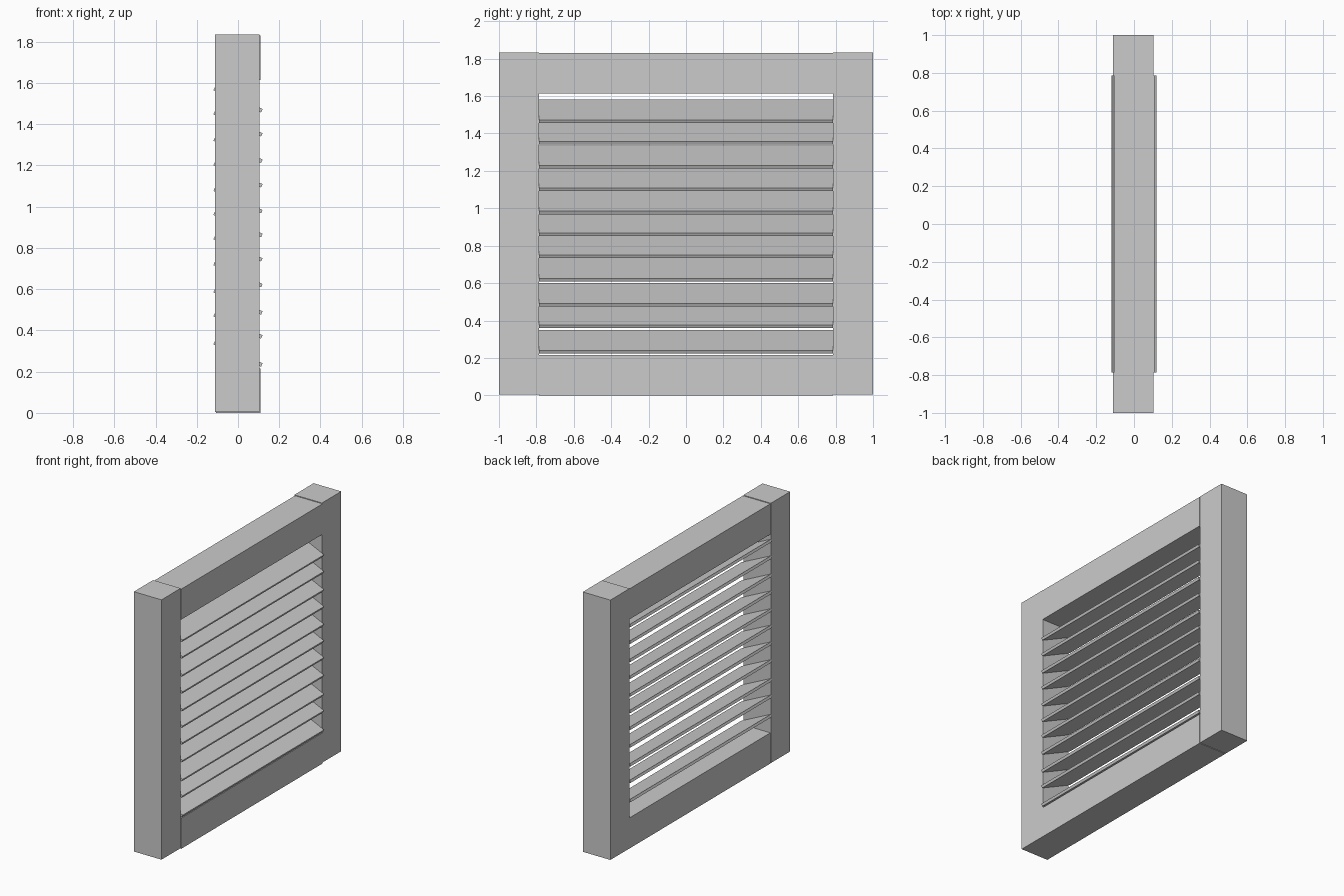
import bpy
import bmesh
from math import radians
from mathutils import Matrix, Vector

if "Cube" in bpy.data.objects:
    bpy.data.objects.remove(bpy.data.objects["Cube"])


def box(name, lo, hi, rot_y=0.0):
    """Box from min to max corner, optionally turned about its own y axis."""
    lo, hi = Vector(lo), Vector(hi)
    bm = bmesh.new()
    bmesh.ops.create_cube(bm, size=1.0, matrix=Matrix.Diagonal((*(hi - lo), 1.0)))
    mesh = bpy.data.meshes.new(name)
    bm.to_mesh(mesh)
    bm.free()
    ob = bpy.data.objects.new(name, mesh)
    ob.location = (lo + hi) / 2
    ob.rotation_euler.y = rot_y
    bpy.context.collection.objects.link(ob)
    return ob


INNER = 0.786

# Side stiles
box("stile_left", (-0.111, -1.0, 0.004), (0.104, -INNER, 1.834))
box("stile_right", (-0.111, INNER, 0.004), (0.104, 1.0, 1.834))

# Top and bottom rails, standing slightly proud of the stiles
box("rail_bottom", (-0.107, -INNER, 0.0), (0.108, INNER, 0.216))
box("rail_top", (-0.107, -INNER, 1.614), (0.108, INNER, 1.829))

# Tilted slats, slightly unevenly spaced
HEIGHTS = [0.286, 0.422, 0.538, 0.671, 0.796, 0.914, 1.030, 1.155, 1.274, 1.402, 1.519]
for i, z in enumerate(HEIGHTS):
    box(f"slat_{i + 1}", (-0.1275, -INNER, z - 0.009), (0.1275, INNER, z + 0.009), radians(25))
